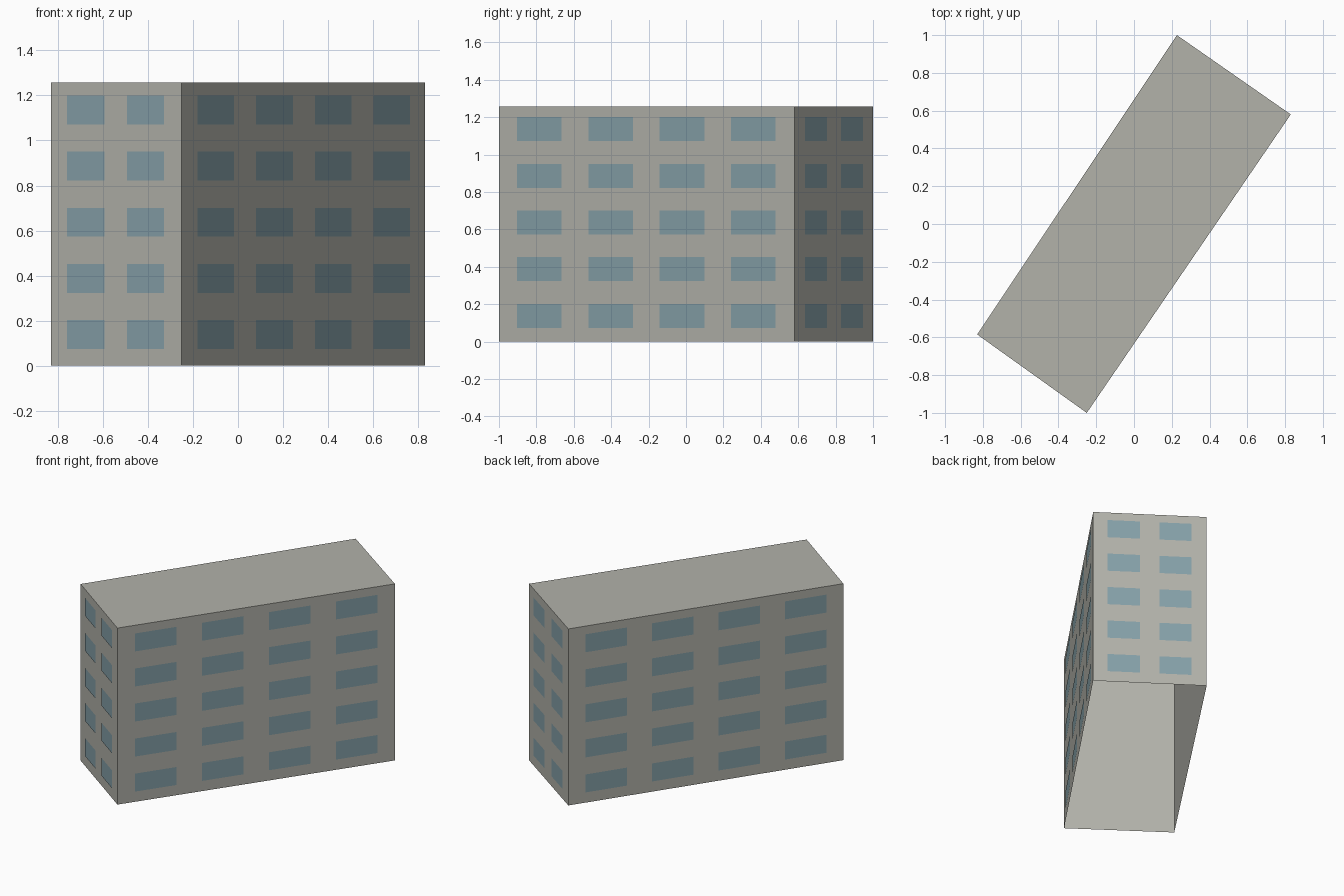
import bpy
import bmesh
from mathutils import Vector

cube = bpy.data.objects.get("Cube")
if cube:
    bpy.data.objects.remove(cube, do_unlink=True)

HEIGHT = 1.257
CORNERS = [Vector(c) for c in ((-0.83, -0.585, 0), (-0.25, -1, 0),
                               (0.83, 0.58, 0), (0.227, 1, 0))]


def make_material(name, color):
    mat = bpy.data.materials.new(name)
    mat.use_nodes = True
    mat.diffuse_color = color
    mat.node_tree.nodes["Principled BSDF"].inputs["Base Color"].default_value = color
    return mat


def make_object(name, bm, mat):
    mesh = bpy.data.meshes.new(name)
    bm.to_mesh(mesh)
    bm.free()
    mesh.materials.append(mat)
    obj = bpy.data.objects.new(name, mesh)
    bpy.context.collection.objects.link(obj)
    return obj


def add_quad(bm, start, end, low, high):
    """Upright rectangle between two ground points, facing outward."""
    points = [start + Vector((0, 0, low)), end + Vector((0, 0, low)),
              end + Vector((0, 0, high)), start + Vector((0, 0, high))]
    bm.faces.new([bm.verts.new(p) for p in points])


concrete = make_material("concrete grey", (0.445, 0.445, 0.402, 1))
glass = make_material("window blue", (0.235, 0.352, 0.392, 1))

# Building shell: four walls and a flat roof, open underneath
bm = bmesh.new()
for i, corner in enumerate(CORNERS):
    add_quad(bm, corner, CORNERS[(i + 1) % 4], 0, HEIGHT)
up = Vector((0, 0, HEIGHT))
bm.faces.new([bm.verts.new(c + up) for c in CORNERS])
bmesh.ops.remove_doubles(bm, verts=bm.verts, dist=0.0001)
make_object("building_shell", bm, concrete)

# Window panes: five floors, two columns on end walls and four on long walls
FLOORS = 5
WALLS = ("front_end", "right_long", "back_end", "left_long")
for i, name in enumerate(WALLS):
    start, end = CORNERS[i], CORNERS[(i + 1) % 4]
    along = end - start
    outward = Vector((along.y, -along.x, 0)).normalized() * 0.003
    if "end" in name:
        columns, margin, width, pitch = 2, 0.126, 0.284, 0.458
    else:
        columns, margin, width, pitch = 4, 0.062, 0.151, 0.2415
    bm = bmesh.new()
    for floor in range(FLOORS):
        sill = 0.074 + 0.2495 * floor
        for column in range(columns):
            left = margin + pitch * column
            add_quad(bm, start + along * left + outward,
                     start + along * (left + width) + outward,
                     sill, sill + 0.128)
    make_object(name + "_windows", bm, glass)
